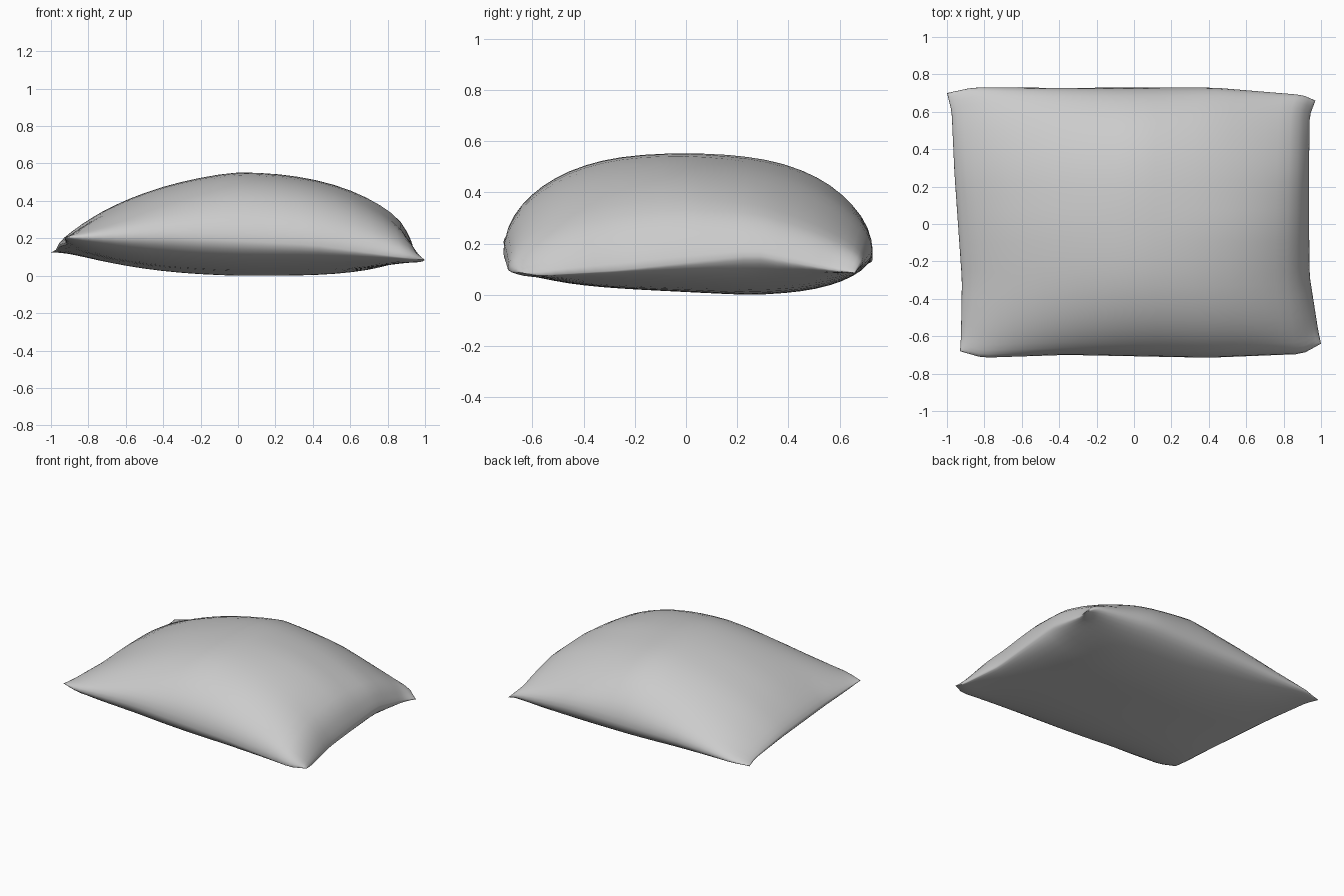
import bpy, bmesh, math
from mathutils import Vector

default = bpy.data.objects.get("Cube")
if default:
    bpy.data.objects.remove(default, do_unlink=True)

STEPS = 28
CROWN = 0.557
KEYS = (0, 0.06, 0.3, 0.7, 0.94, 1)

# Seam corners and the points along each seam between them
front_left = (-0.93, -0.68, 0.21)
front_right = (1, -0.64, 0.09)
back_left = (-1, 0.7, 0.13)
back_right = (0.97, 0.66, 0.09)
front = [front_left, (-0.81, -0.715, 0.21), (-0.36, -0.7, 0.21), (0.4, -0.715, 0.17),
         (0.9, -0.695, 0.1), front_right]
back = [back_left, (-0.86, 0.73, 0.14), (-0.4, 0.728, 0.17), (0.42, 0.73, 0.18),
        (0.9, 0.69, 0.13), back_right]
left = [front_left, (-0.925, -0.6, 0.2), (-0.92, -0.3, 0.18), (-0.96, 0.27, 0.17),
        (-0.975, 0.6, 0.14), back_left]
right = [front_right, (0.985, -0.57, 0.08), (0.938, -0.27, 0.1), (0.935, 0.27, 0.16),
         (0.94, 0.58, 0.1), back_right]


def along(seam, s):
    """Point on a seam at parameter s."""
    for i in range(len(KEYS) - 1):
        if s <= KEYS[i + 1]:
            t = (s - KEYS[i]) / (KEYS[i + 1] - KEYS[i])
            return Vector(seam[i]).lerp(Vector(seam[i + 1]), t)
    return Vector(seam[-1])


def seam_patch(s, t):
    """Surface stretched between the four seams."""
    across = along(front, s).lerp(along(back, s), t)
    deep = along(left, t).lerp(along(right, t), s)
    corners = Vector(front_left).lerp(Vector(front_right), s).lerp(
        Vector(back_left).lerp(Vector(back_right), s), t)
    return across + deep - corners


def puff(u, power, softness):
    return max(0, 1 - abs(u) ** power) ** softness


def top_fill(u, v):
    """Dome, gentler on one side, with slack rear corners."""
    across = puff(u, 1.38, 0.67) if u < 0 else puff(u, 2.1, 0.65)
    slack = 1 - (0.3 if u < 0 else 0.45) * abs(u) * max(0, v)
    return across * puff(v, 2.3, 0.5) * slack


def bottom_fill(u, v):
    return puff(u, 2.5 if u < 0 else 4, 0.6) * puff(v, 4, 0.5)


def underside(p):
    """Resting height, lifting slightly toward the front and one side."""
    return 0.003 + 0.05 * max(0, 0.25 - p.y) + 0.03 * max(0, -p.x)


# Pillow: two stuffed sheets joined at the seam
bm = bmesh.new()
params = [math.sin(math.pi / 2 * (2 * i / STEPS - 1)) for i in range(STEPS + 1)]
sheets = {}
for side in ("top", "bottom"):
    for i, u in enumerate(params):
        for j, v in enumerate(params):
            rim = i in (0, STEPS) or j in (0, STEPS)
            if rim and side == "bottom":
                sheets[side, i, j] = sheets["top", i, j]
                continue
            p = seam_patch((u + 1) / 2, (v + 1) / 2)
            if side == "top":
                p.z += (CROWN - p.z) * top_fill(u, v)
            else:
                p.z += (underside(p) - p.z) * bottom_fill(u, v)
            sheets[side, i, j] = bm.verts.new(p)

for side in ("top", "bottom"):
    for i in range(STEPS):
        for j in range(STEPS):
            ring = [sheets[side, i + a, j + b] for a, b in ((0, 0), (1, 0), (1, 1), (0, 1))]
            bm.faces.new(ring if side == "top" else ring[::-1])

# Rest the pillow on the ground
lowest = min(v.co.z for v in bm.verts)
for v in bm.verts:
    v.co.z -= lowest
bmesh.ops.recalc_face_normals(bm, faces=bm.faces)
mesh = bpy.data.meshes.new("pillow")
bm.to_mesh(mesh)
bm.free()
for face in mesh.polygons:
    face.use_smooth = True

# Plain cloth
cloth = bpy.data.materials.new("light grey cloth")
cloth.use_nodes = True
cloth.diffuse_color = (0.6, 0.6, 0.6, 1)
cloth.node_tree.nodes["Principled BSDF"].inputs["Base Color"].default_value = cloth.diffuse_color
mesh.materials.append(cloth)
pillow = bpy.data.objects.new("pillow", mesh)
bpy.context.collection.objects.link(pillow)
